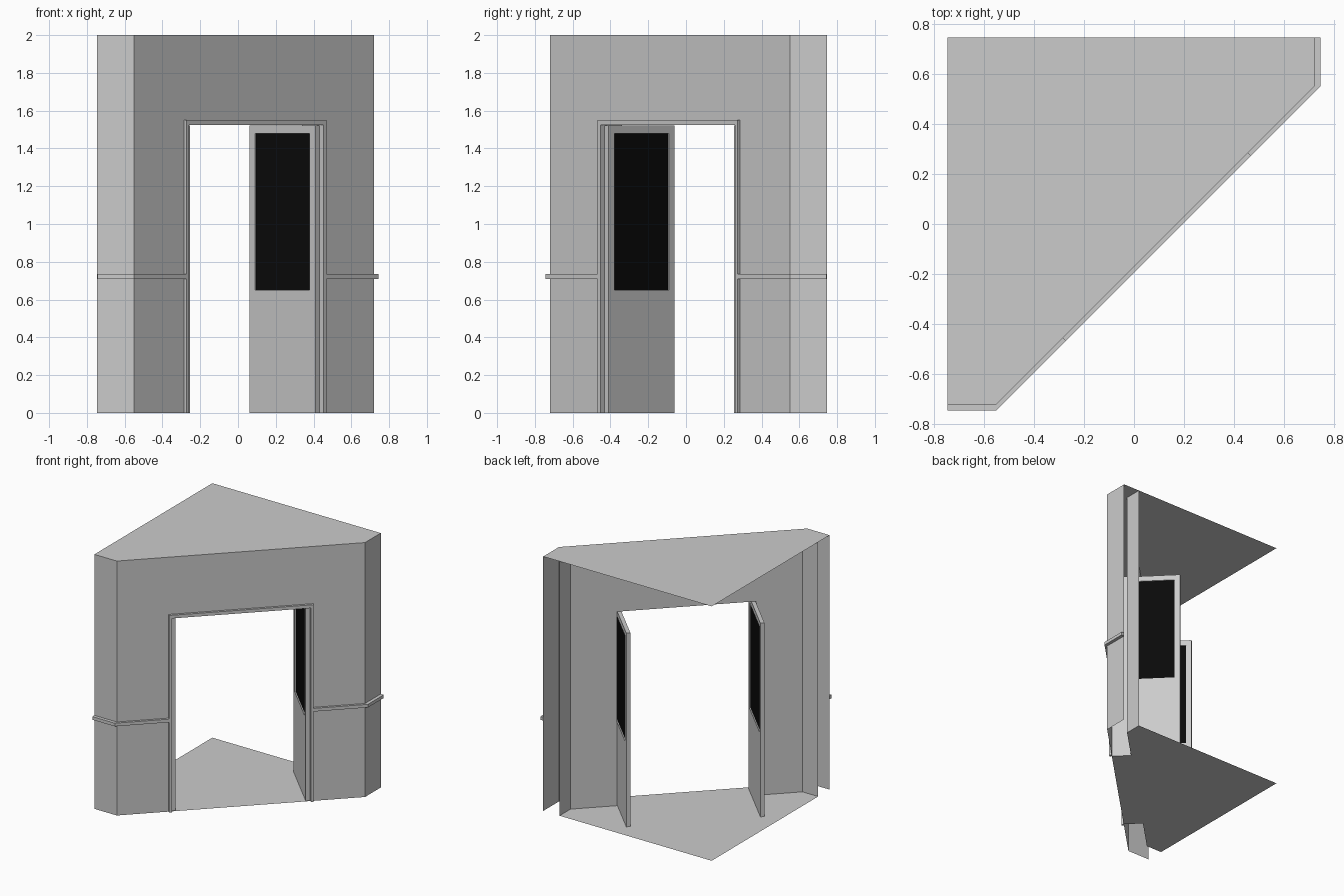
import bpy, bmesh, math

if "Cube" in bpy.data.objects:
    bpy.data.objects.remove(bpy.data.objects["Cube"])

# Everything is modelled in a frame whose x runs along the diagonal doorway wall,
# then each object is turned 45 degrees about z and mirrored across local x.
TOP = 2.0
OPEN_W, OPEN_H = 0.503, 1.525          # half width and height of the doorway
TRIM_W, TRIM_H = 0.523, 1.55           # outer limits of the door trim
FRONT, BACK, PROUD = -0.12, 0.022, -0.138

CORNER, END = (0.898, FRONT), (1.036, 0.018)      # outer wall plan (half)
IN_CORNER, IN_END = (0.839, BACK), (0.9355, 0.118)  # inner wall plan (half)
APEX = (0.0, 1.0536)                              # rear corner of the room


def make(name, bm, mirror=True, fix=False):
    bmesh.ops.remove_doubles(bm, verts=bm.verts, dist=1e-5)
    if fix:
        bmesh.ops.recalc_face_normals(bm, faces=bm.faces)
    me = bpy.data.meshes.new(name)
    bm.to_mesh(me)
    bm.free()
    ob = bpy.data.objects.new(name, me)
    bpy.context.collection.objects.link(ob)
    ob.rotation_euler.z = math.pi / 4
    if mirror:
        ob.modifiers.new("Mirror", 'MIRROR').use_axis = (True, False, False)
    return ob


def face(bm, pts):
    return bm.faces.new([bm.verts.new(p) for p in pts])


def sheet(bm, path, z0, z1):
    """Vertical wall sheet following a plan path."""
    for (ax, ay), (bx, by) in zip(path, path[1:]):
        face(bm, [(ax, ay, z0), (bx, by, z0), (bx, by, z1), (ax, ay, z1)])


def prism(name, plan, z0, z1, mirror=True):
    bm = bmesh.new()
    f = face(bm, [(x, y, z0) for x, y in plan])
    ext = bmesh.ops.extrude_face_region(bm, geom=[f], use_keep_orig=True)
    for v in ext["geom"]:
        if isinstance(v, bmesh.types.BMVert):
            v.co.z = z1
    return make(name, bm, mirror, fix=True)


def box(name, x, y, z, mirror=True):
    plan = [(x[0], y[0]), (x[1], y[0]), (x[1], y[1]), (x[0], y[1])]
    return prism(name, plan, z[0], z[1], mirror)


# Outer wall with clipped corner return and lintel
bm = bmesh.new()
sheet(bm, [(OPEN_W, FRONT), CORNER, END], 0, TOP)
sheet(bm, [(0, FRONT), (OPEN_W, FRONT)], OPEN_H, TOP)
make("outer_wall", bm)

# Inner wall lining, facing the room
bm = bmesh.new()
sheet(bm, [IN_END, IN_CORNER, (OPEN_W, BACK)], 0, TOP)
sheet(bm, [(OPEN_W, BACK), (0, BACK)], OPEN_H, TOP)
make("inner_wall", bm)

# Doorway reveal: jamb and soffit
bm = bmesh.new()
sheet(bm, [(OPEN_W, BACK), (OPEN_W, FRONT)], 0, OPEN_H)
face(bm, [(0, FRONT, OPEN_H), (0, BACK, OPEN_H),
          (OPEN_W, BACK, OPEN_H), (OPEN_W, FRONT, OPEN_H)])
make("door_reveal", bm)

# Roof and floor sheets
bm = bmesh.new()
face(bm, [(x, y, TOP) for x, y in [(0, FRONT), CORNER, END, APEX]])
make("roof", bm)
bm = bmesh.new()
face(bm, [(x, y, 0) for x, y in [(0, FRONT), (OPEN_W, FRONT), (OPEN_W, BACK),
                                 IN_CORNER, IN_END, APEX]])
make("floor", bm)

# Door trim and waist-height rail
box("trim_upright", (OPEN_W, TRIM_W), (PROUD, FRONT), (0, OPEN_H))
box("trim_header", (-TRIM_W, TRIM_W), (PROUD, FRONT), (OPEN_H, TRIM_H), mirror=False)
prism("wall_rail", [(TRIM_W, FRONT), (TRIM_W, PROUD), (0.9157, PROUD),
                    (1.0536, 0.0), END, CORNER], 0.71, 0.735)

# Double doors, swung fully inward, each a slab with a window opening
D_IN, D_OUT = 0.47, 0.5
DY, DZ = (-0.11, 0.385), (0.0, 1.522)
WY, WZ = (-0.067, 0.343), (0.65, 1.48)


def loop(bm, x, y, z):
    return [bm.verts.new((x, y[a], z[b])) for a, b in ((0, 0), (1, 0), (1, 1), (0, 1))]


bm = bmesh.new()
rings = [loop(bm, D_IN, DY, DZ), loop(bm, D_OUT, DY, DZ),
         loop(bm, D_OUT, WY, WZ), loop(bm, D_IN, WY, WZ)]
for r, s in zip(rings, rings[1:] + rings[:1]):
    for i in range(4):
        j = (i + 1) % 4
        bm.faces.new([r[i], r[j], s[j], s[i]])
make("door", bm, fix=True)

# Dark window panes set into the doors
pane = box("door_window", (0.479, 0.491), WY, WZ)
mat = bpy.data.materials.new("dark_glass")
mat.diffuse_color = (0.003, 0.003, 0.003, 1)
mat.use_nodes = True
mat.node_tree.nodes["Principled BSDF"].inputs["Base Color"].default_value = mat.diffuse_color
pane.data.materials.append(mat)
